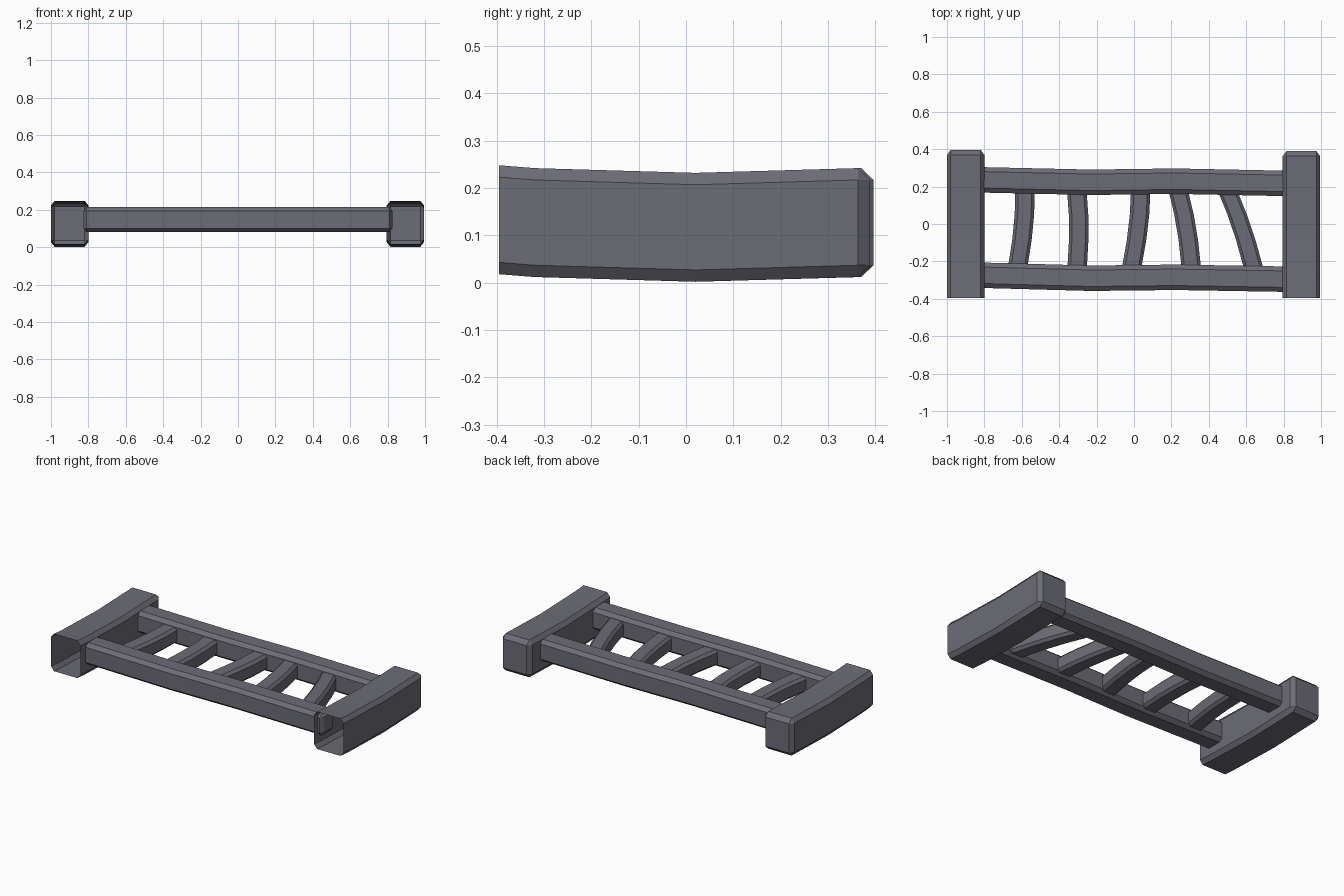
import bpy, bmesh
from mathutils import Vector

cube = bpy.data.objects.get("Cube")
if cube:
    bpy.data.objects.remove(cube, do_unlink=True)

COLOR = (0.15, 0.15, 0.18, 1.0)
mat = bpy.data.materials.new("dark_grey_metal")
mat.use_nodes = True
mat.diffuse_color = COLOR
mat.node_tree.nodes["Principled BSDF"].inputs["Base Color"].default_value = COLOR


def section(center, axis, half_w, half_h, cw, ch):
    """Chamfered rectangle across the beam, as a ring of points."""
    side = Vector((1, 0, 0)) if axis == "y" else Vector((0, 1, 0))
    ring = []
    for sx, sz, side_first in ((1, -1, 0), (1, 1, 1), (-1, 1, 0), (-1, -1, 1)):
        pair = [(sx * (half_w - cw), sz * half_h), (sx * half_w, sz * (half_h - ch))]
        for w, h in (pair[::-1] if side_first else pair):
            ring.append(Vector(center) + side * w + Vector((0, 0, h)))
    return ring


def beam(name, path, axis, half_w, half_h, cw, ch, tip_start=0, tip_end=0):
    """Loft the section along a path; a non-zero tip adds a bevelled cap."""
    step = Vector((0, 1, 0)) if axis == "y" else Vector((1, 0, 0))
    rings = [section(p, axis, half_w, half_h, cw, ch) for p in path]
    if tip_start:
        rings.insert(0, section(Vector(path[0]) - step * tip_start, axis,
                                half_w - cw, half_h - ch, 0, 0))
    if tip_end:
        rings.append(section(Vector(path[-1]) + step * tip_end, axis,
                             half_w - cw, half_h - ch, 0, 0))
    bm = bmesh.new()
    loops = [[bm.verts.new(p) for p in ring] for ring in rings]
    for a, b in zip(loops, loops[1:]):
        for i in range(8):
            j = (i + 1) % 8
            bm.faces.new((a[i], a[j], b[j], b[i]))
    if tip_start:
        bm.faces.new(loops[0])
    if tip_end:
        bm.faces.new(loops[-1])
    bmesh.ops.remove_doubles(bm, verts=bm.verts[:], dist=0.0005)
    bmesh.ops.recalc_face_normals(bm, faces=bm.faces[:])
    mesh = bpy.data.meshes.new(name)
    bm.to_mesh(mesh)
    bm.free()
    mesh.materials.append(mat)
    obj = bpy.data.objects.new(name, mesh)
    bpy.context.collection.objects.link(obj)
    bpy.ops.object.select_all(action="DESELECT")
    obj.select_set(True)
    bpy.context.view_layer.objects.active = obj
    bpy.ops.object.shade_smooth_by_angle()


# End posts: gently sagging hollow beams, open at the front, capped at the back
for name, x, back in (("right_post", -0.9, 0.37), ("left_post", 0.895, 0.363)):
    path = [(x, -0.395, 0.133), (x, -0.32, 0.127), (x, 0.02, 0.117), (x, back, 0.127)]
    beam(name, path, "y", 0.1, 0.115, 0.02, 0.025, tip_end=0.026)

# Long rails: slightly wavy, ends poking through the inner post walls
RAIL_X = (-0.81, -0.23, 0.22, 0.81)
for name, ys in (("back_rail", (0.236, 0.223, 0.229, 0.217)),
                 ("front_rail", (-0.274, -0.29, -0.285, -0.295))):
    path = [(x, y, 0.147) for x, y in zip(RAIL_X, ys)]
    beam(name, path, "x", 0.068, 0.067, 0.024, 0.02, tip_start=0.015, tip_end=0.015)

# Rungs: x at the front and back rail, with a small bow between
RUNGS = ((-0.622, -0.585), (-0.305, -0.307), (-0.012, 0.033), (0.303, 0.238), (0.633, 0.503))
FRONT, BACK = -0.22, 0.165
for n, (x_front, x_back) in enumerate(RUNGS):
    path = []
    for t, bow in ((-0.08, 0), (0.35, 0.01), (0.7, 0.01), (1.08, 0)):
        path.append((x_front + (x_back - x_front) * t + bow,
                     FRONT + (BACK - FRONT) * t, 0.143))
    beam(f"rung_{n + 1}", path, "y", 0.052, 0.049, 0.016, 0.016,
         tip_start=0.01, tip_end=0.01)
